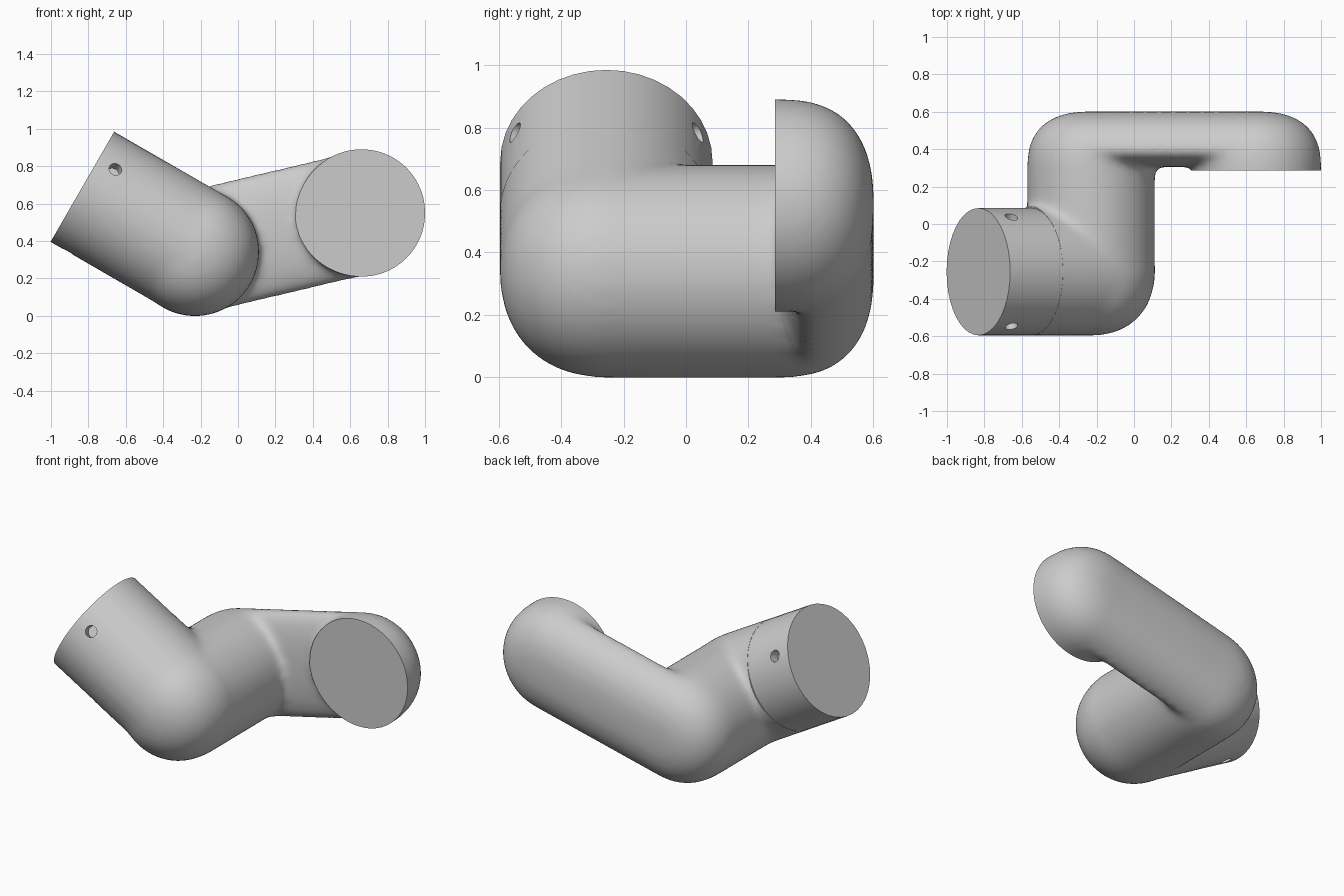
import bpy, bmesh
from math import pi, sin, cos, radians
from mathutils import Matrix, Vector

if "Cube" in bpy.data.objects:
    bpy.data.objects.remove(bpy.data.objects["Cube"], do_unlink=True)

R = 0.34
grey = bpy.data.materials.new("light_grey")
grey.use_nodes = True
color = (0.6, 0.6, 0.6, 1)
grey.diffuse_color = color
grey.node_tree.nodes["Principled BSDF"].inputs["Base Color"].default_value = color

# Frames: the upper arm runs down its own z; the joints turn about the y axis
ARM = Matrix.Translation((-0.832, -0.255, 0.69)) @ Matrix.Rotation(radians(120), 4, 'Y')
TURN = Matrix.Rotation(-pi / 2, 4, 'X')
ELBOW = Matrix.Translation((-0.23, 0, 0.34)) @ TURN
CUP = Matrix.Translation((0.66, 0, 0.55)) @ TURN


def dome(base, tip, radius, power, start=0.0, steps=14):
    """Rings (radius, height) of a rounded end, from start (0..1) to its tip."""
    rings = []
    for i in range(steps + 1):
        a = pi / 2 * i / steps
        h = max(start, sin(a) ** (2 / power))
        r = radius * max(0.0, 1 - h ** power) ** (1 / power)
        rings.append((max(r, 0.002), base + (tip - base) * h))
    return rings


def hull(bm, rings, *frames, sides=64):
    """Convex solid around the rings placed in each frame."""
    verts = [bm.verts.new(f @ Vector((r * cos(2 * pi * k / sides), r * sin(2 * pi * k / sides), h)))
             for f in frames for r, h in rings for k in range(sides)]
    result = bmesh.ops.convex_hull(bm, input=verts)
    spare = {g for g in result["geom_interior"] + result["geom_unused"]
             if isinstance(g, bmesh.types.BMVert) and not g.link_faces}
    bmesh.ops.delete(bm, geom=list(spare), context='VERTS')


def finish(name, bm):
    bmesh.ops.recalc_face_normals(bm, faces=bm.faces)
    mesh = bpy.data.meshes.new(name)
    bm.to_mesh(mesh)
    bm.free()
    mesh.materials.append(grey)
    ob = bpy.data.objects.new(name, mesh)
    bpy.context.collection.objects.link(ob)
    return ob


def box(name, frame, low, high):
    bm = bmesh.new()
    low, high = Vector(low), Vector(high)
    size = Matrix.Diagonal((*(high - low), 1))
    bmesh.ops.create_cube(bm, size=1, matrix=frame @ Matrix.Translation((low + high) / 2) @ size)
    return finish(name, bm)


def apply_all(ob, cutters):
    for c in cutters:
        c.hide_render = True
        mod = ob.modifiers.new("cut", 'BOOLEAN')
        mod.operation, mod.solver, mod.object = 'DIFFERENCE', 'EXACT', c
    bpy.ops.object.select_all(action='DESELECT')
    bpy.context.view_layer.objects.active = ob
    ob.select_set(True)
    for mod in list(ob.modifiers):
        bpy.ops.object.modifier_apply(modifier=mod.name)
    for c in cutters:
        bpy.data.objects.remove(c, do_unlink=True)
    bpy.ops.object.shade_smooth_by_angle(angle=radians(35))


# Body: upper arm, cross tube, flattened link and end cup, blended together
bm = bmesh.new()
r = R + 0.002
hull(bm, [(r, 0.1)] + dome(0.7, 1.04, r, 2), ARM)
hull(bm, dome(-0.255, -0.597, r, 2.2) + dome(0.3, 0.602, r, 2.5), ELBOW)
hull(bm, [(r, 0.12)] + dome(0.3, 0.602, r, 2.5), CUP)
hull(bm, dome(0.3, 0.602, r, 2.5, start=0.33) + dome(0.4, 0.305, 0.333, 2.2), ELBOW, CUP)
body = finish("arm_body", bm)
mod = body.modifiers.new("blend", 'REMESH')
mod.mode, mod.voxel_size = 'VOXEL', 0.018
mod = body.modifiers.new("soften", 'SMOOTH')
mod.factor, mod.iterations = 0.5, 25
apply_all(body, [
    box("collar_trim", ARM, (-0.5, -0.5, -0.3), (0.5, 0.5, 0.326)),
    box("cup_trim", Matrix(), (0.25, -0.2, 0.1), (1.2, 0.285, 1.0))])

# Collar with three screw holes
bm = bmesh.new()
bmesh.ops.create_cone(bm, cap_ends=True, segments=40, radius1=R, radius2=R, depth=0.327,
                      matrix=ARM @ Matrix.Translation((0, 0, 0.1635)))
collar = finish("end_collar", bm)
holes = []
for i in range(3):
    bm = bmesh.new()
    spot = Matrix.Rotation(2 * pi * i / 3, 4, 'Z') @ Matrix.Translation((R, 0, 0.106))
    bmesh.ops.create_cone(bm, cap_ends=True, segments=20, radius1=0.035, radius2=0.035, depth=0.12,
                          matrix=ARM @ spot @ Matrix.Rotation(pi / 2, 4, 'Y'))
    holes.append(finish("screw_hole", bm))
apply_all(collar, holes)
